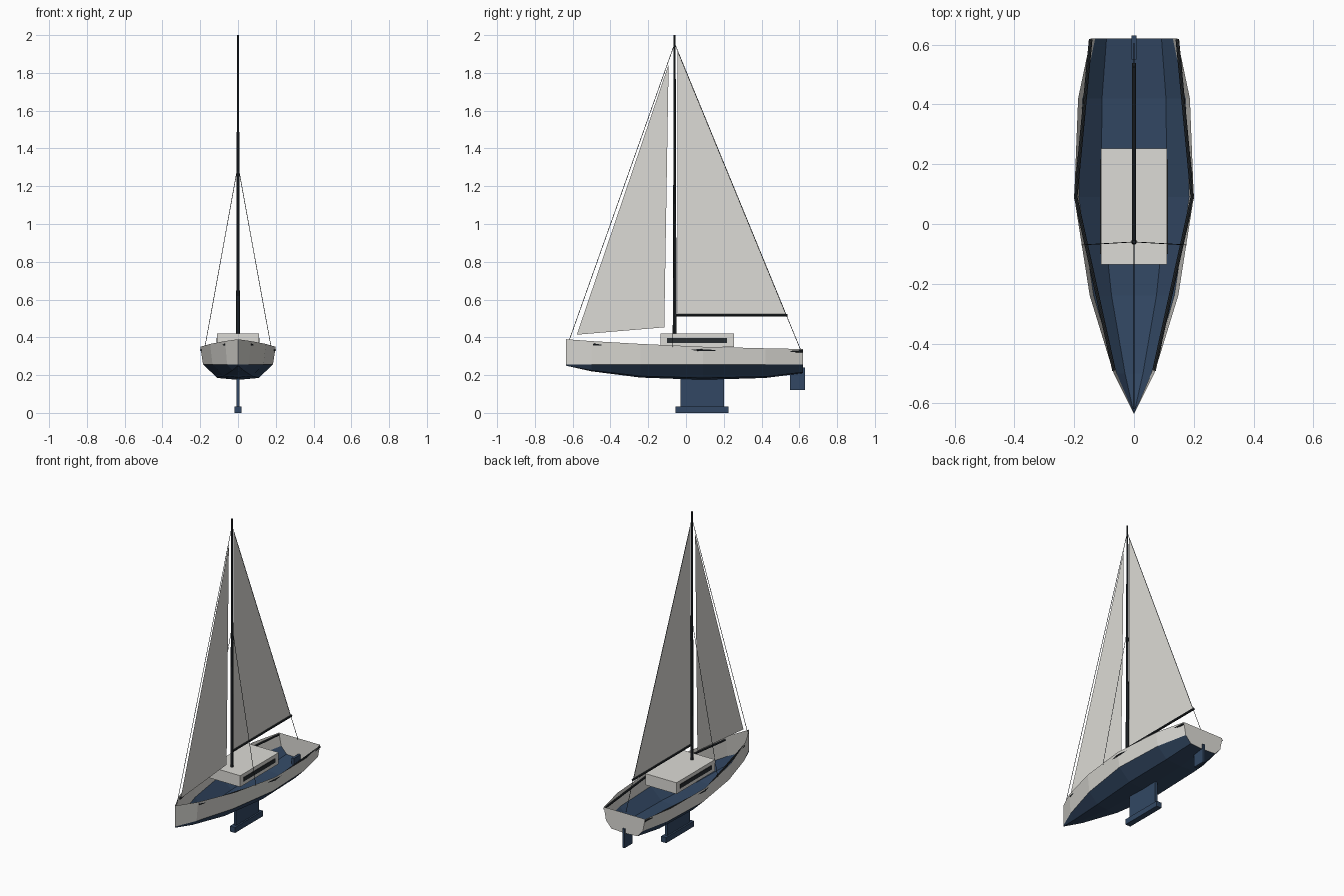
import bpy
import bmesh
from mathutils import Vector

cube = bpy.data.objects.get("Cube")
if cube:
    bpy.data.objects.remove(cube, do_unlink=True)


def material(name, r, g, b):
    m = bpy.data.materials.new(name)
    m.use_nodes = True
    m.diffuse_color = (r, g, b, 1)
    m.node_tree.nodes["Principled BSDF"].inputs["Base Color"].default_value = (r, g, b, 1)
    m.node_tree.nodes["Principled BSDF"].inputs["Roughness"].default_value = 0.6
    return m


WHITE = material("off_white", 0.72, 0.71, 0.67)
NAVY = material("navy_blue", 0.032, 0.064, 0.125)
DARK = material("charcoal", 0.02, 0.025, 0.03)


def finish(name, bm, *mats):
    mesh = bpy.data.meshes.new(name)
    bm.to_mesh(mesh)
    bm.free()
    for m in mats:
        mesh.materials.append(m)
    obj = bpy.data.objects.new(name, mesh)
    bpy.context.collection.objects.link(obj)
    return obj


def box(name, low, high, mat):
    low, high = Vector(low), Vector(high)
    bm = bmesh.new()
    bmesh.ops.create_cube(bm, size=1)
    bmesh.ops.scale(bm, vec=high - low, verts=bm.verts)
    bmesh.ops.translate(bm, vec=(low + high) / 2, verts=bm.verts)
    return finish(name, bm, mat)


def rod(name, points, r1, r2=None, sides=8):
    """Straight round pieces joining the points."""
    bm = bmesh.new()
    for a, b in zip(points, points[1:]):
        a, b = Vector(a), Vector(b)
        turn = (b - a).to_track_quat('Z', 'Y').to_matrix().to_4x4()
        turn.translation = (a + b) / 2
        bmesh.ops.create_cone(bm, cap_ends=True, segments=sides, radius1=r1,
                              radius2=r2 or r1, depth=(b - a).length, matrix=turn)
    return finish(name, bm, DARK)


def sail(name, corners):
    bm = bmesh.new()
    bm.faces.new([bm.verts.new((0, y, z)) for y, z in corners])
    return finish(name, bm, WHITE)


# Hull: open shell lofted through stations, white topsides over a navy bottom
WATERLINE = 0.257
stations = [  # y, sheer x, sheer z, waterline x, chine x, chine z, keel z
    (-0.635, 0, 0.39, 0, 0, 0.25, 0.25),
    (-0.5, 0.068, 0.38, 0.058, 0.03, 0.225, 0.22),
    (-0.24, 0.148, 0.365, 0.135, 0.075, 0.195, 0.187),
    (0.09, 0.2, 0.35, 0.185, 0.11, 0.185, 0.175),
    (0.42, 0.187, 0.342, 0.172, 0.107, 0.192, 0.185),
    (0.62, 0.145, 0.338, 0.13, 0.092, 0.215, 0.21),
]
bm = bmesh.new()
rings = []
for y, sx, sz, wx, cx, cz, kz in stations:
    half = [(sx, sz), (wx, WATERLINE), (cx, cz)]
    ring = half + [(0, kz)] + [(-x, z) for x, z in reversed(half)]
    rings.append([bm.verts.new((x, y, z)) for x, z in ring])
last = len(rings[0]) - 2
for a, b in zip(rings, rings[1:]):
    for i in range(last + 1):
        face = bm.faces.new((a[i], a[i + 1], b[i + 1], b[i]))
        face.material_index = 0 if i in (0, last) else 1
bm.faces.new(rings[-1])  # transom
bmesh.ops.remove_doubles(bm, verts=bm.verts, dist=0.0005)
bmesh.ops.recalc_face_normals(bm, faces=bm.faces)
finish("hull", bm, WHITE, NAVY)

# Keel, ballast and rudder
box("keel_fin", (-0.008, -0.03, 0.03), (0.008, 0.2, 0.185), NAVY)
box("keel_ballast", (-0.018, -0.055, 0), (0.018, 0.225, 0.035), NAVY)
box("rudder", (-0.008, 0.55, 0.12), (0.008, 0.63, 0.24), NAVY)

# Cabin
box("cabin", (-0.11, -0.135, 0.348), (0.11, 0.253, 0.42), WHITE)

# Mirrored parts: windows, rub rails and shrouds
for side, s in (("left", 1), ("right", -1)):
    box(side + "_window", (s * 0.11 - 0.003, -0.1, 0.371),
        (s * 0.11 + 0.003, 0.216, 0.397), DARK)
    rod(side + "_rub_rail", [(s * 0.067, -0.49, 0.362), (s * 0.195, 0.09, 0.332),
                             (s * 0.145, 0.618, 0.326)], 0.006)
    rod(side + "_shroud", [(s * 0.175, -0.07, 0.35), (0, -0.06, 1.31)], 0.0015, sides=6)

# Spars and stays
rod("mast", [(0, -0.06, 0.415), (0, -0.06, 2)], 0.01, 0.005)
rod("boom", [(0, -0.06, 0.517), (0, 0.538, 0.517)], 0.007)
rod("forestay", [(0, -0.618, 0.385), (0, -0.06, 1.955)], 0.0015, sides=6)
rod("backstay", [(0, 0.605, 0.338), (0, -0.06, 1.955)], 0.0015, sides=6)

# Sails
sail("mainsail", [(-0.045, 0.523), (0.53, 0.523), (-0.045, 1.92)])
sail("jib", [(-0.578, 0.414), (-0.115, 0.453), (-0.092, 1.845)])
